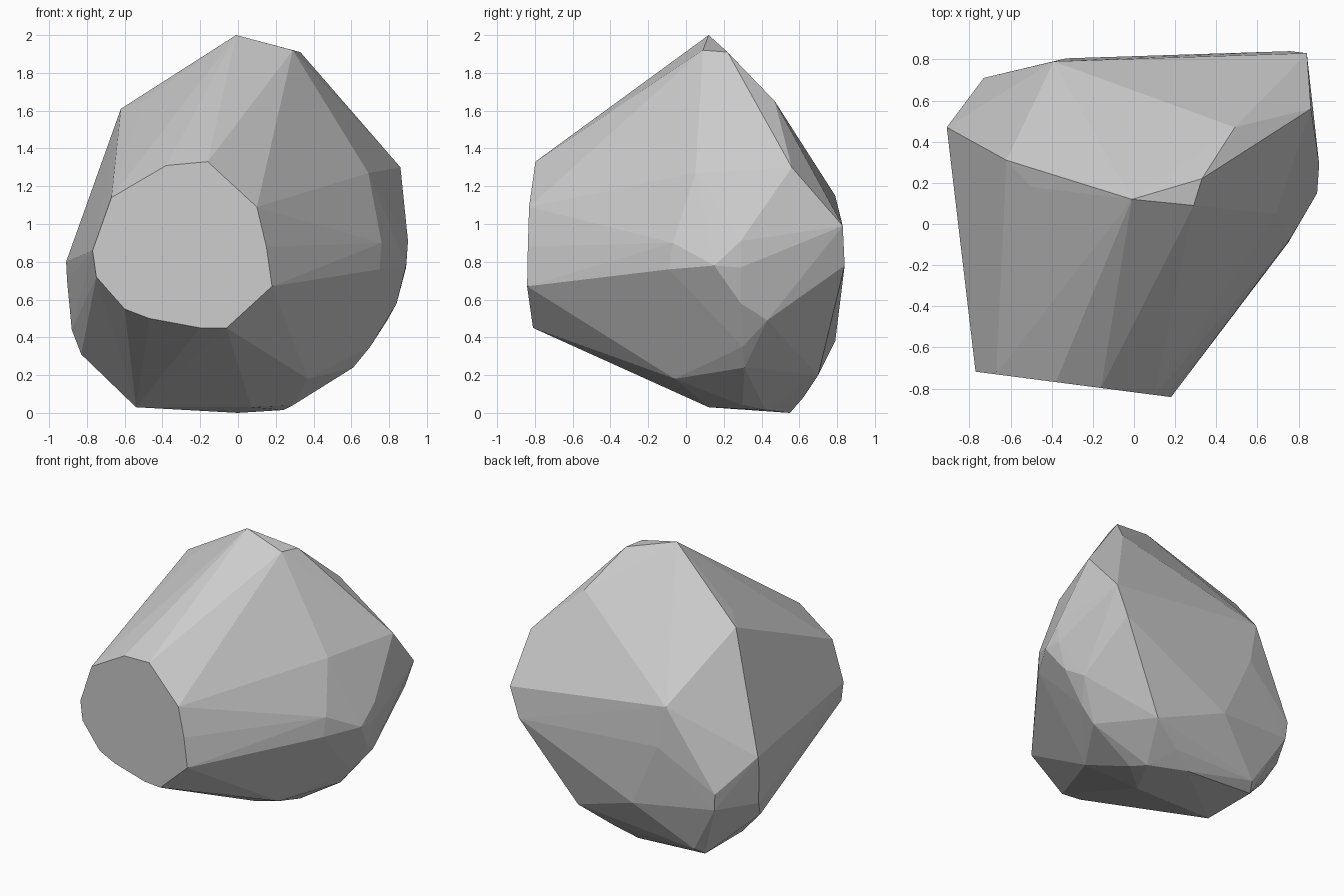
import bpy, bmesh

# Flat front facet: (x, z) outline, lying on a slightly turned plane
front_facet = [(-.38, 1.31), (-.16, 1.33), (.10, 1.09), (.15, .88), (.18, .67),
               (-.06, .45), (-.20, .45), (-.47, .50), (-.60, .55), (-.75, .72),
               (-.77, .86), (-.67, 1.14)]
corners = [(x, -.81 - .13 * (x + .06), z) for x, z in front_facet]

# Peak and upper ridge
corners += [(-.01, .12, 2.0), (.29, .09, 1.92), (.33, .22, 1.91),
            (-.62, .31, 1.61), (-.50, .18, 1.655), (.49, .47, 1.65)]

# Right flank
corners += [(.86, .56, 1.30), (.69, .05, 1.27), (.90, .29, .91), (.76, -.07, .90),
            (.75, -.09, .76), (.89, .15, .78), (.89, .29, .77), (.84, .29, .58),
            (.79, .43, .49), (.70, .30, .35), (.61, .31, .24), (.37, -.06, .18)]

# Back face
corners += [(.84, .83, .99), (.76, .84, .78), (-.39, .79, 1.15), (-.33, .805, .85),
            (-.12, .79, .38), (.38, .70, .20)]

# Left flank
corners += [(-.91, .47, .80), (-.905, .45, .70), (-.88, .42, .44), (-.83, .33, .31),
            (-.73, .71, .57), (-.72, .70, .45)]

# Underside
corners += [(-.54, .12, .03), (-.54, .55, .03), (-.50, .62, .08), (.07, .12, .03),
            (0, .55, 0), (.15, .62, .08), (.24, .42, .015), (.29, .30, .04)]

# Wrap the corners in a faceted boulder
bm = bmesh.new()
for co in corners:
    bm.verts.new(co)
result = bmesh.ops.convex_hull(bm, input=bm.verts[:])
loose = [v for v in bm.verts if not v.link_faces]
bmesh.ops.delete(bm, geom=loose, context='VERTS')
bmesh.ops.recalc_face_normals(bm, faces=bm.faces[:])

mesh = bpy.data.meshes.new("boulder")
bm.to_mesh(mesh)
bm.free()
boulder = bpy.data.objects.new("boulder", mesh)
bpy.context.collection.objects.link(boulder)
